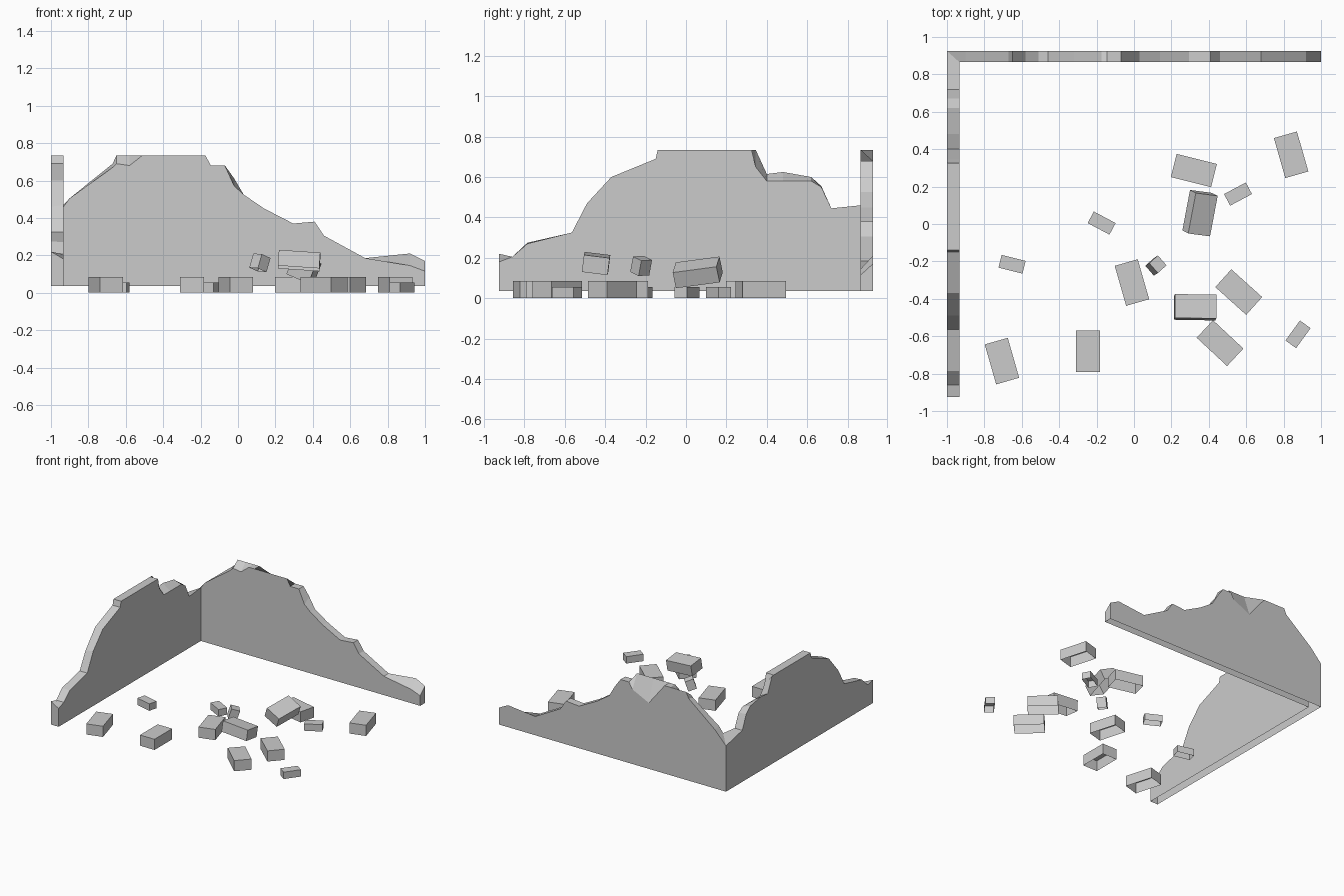
import bpy, bmesh
from math import radians
from mathutils import Matrix, Euler

if "Cube" in bpy.data.objects:
    bpy.data.objects.remove(bpy.data.objects["Cube"])

BASE = 0.035
OX, IX = -1.0, -0.933      # left wall: outer / inner plane
OY, IY = 0.925, 0.865      # back wall: outer / inner plane

# broken top edges: (position along the wall, outer height, inner height)
left_top = [(-.925, .22, .18), (-.86, .205, .205), (-.785, .275, .27), (-.565, .325, .325),
            (-.49, .46, .47), (-.37, .60, .60), (-.15, .69, .69), (-.14, .735, .735),
            (.325, .735, .735), (.345, .735, .65), (.40, .615, .58), (.48, .625, .58),
            (.62, .60, .58), (.67, .555, .55), (.72, .445, .445)]
corner_top = (.40, .46)
back_top = [(-.90, .505, .505), (-.67, .69, .67), (-.65, .735, .69), (-.58, .735, .68),
            (-.51, .735, .735), (-.46, .735, .735), (-.32, .56, .735), (-.175, .63, .735),
            (-.145, .68, .68), (-.07, .68, .68), (-.02, .61, .57), (.03, .525, .525),
            (.14, .45, .45), (.295, .37, .37), (.41, .38, .38), (.46, .305, .305),
            (.68, .185, .185), (.92, .21, .145), (1, .17, .115)]


def finish(bm, name):
    bmesh.ops.recalc_face_normals(bm, faces=bm.faces)
    me = bpy.data.meshes.new(name)
    bm.to_mesh(me)
    bm.free()
    ob = bpy.data.objects.new(name, me)
    bpy.context.collection.objects.link(ob)
    return ob


# L-shaped ruined wall, lofted through the corner, open underneath
stations = [((OX, y), (IX, y), zo, zi) for y, zo, zi in left_top]
stations.append(((OX, OY), (IX, IY), *corner_top))
stations += [((x, OY), (x, IY), zo, zi) for x, zo, zi in back_top]
bm = bmesh.new()
rows = [[bm.verts.new((*o, BASE)), bm.verts.new((*o, zo)),
         bm.verts.new((*i, zi)), bm.verts.new((*i, BASE))] for o, i, zo, zi in stations]
for a, b in zip(rows, rows[1:]):
    for k in range(3):
        bm.faces.new((a[k], b[k], b[k + 1], a[k + 1]))
bm.faces.new(rows[0])
bm.faces.new(rows[-1])
finish(bm, "ruined_wall")


# bricks: boxes without an underside
def brick(name, size, loc, rot):
    bm = bmesh.new()
    bmesh.ops.create_cube(bm, size=1)
    bm.normal_update()
    bmesh.ops.delete(bm, geom=[f for f in bm.faces if f.normal.z < -.9], context='FACES')
    # normals already point outward from the cube primitive
    me = bpy.data.meshes.new(name)
    bmesh.ops.scale(bm, vec=size, verts=bm.verts)
    bm.to_mesh(me)
    bm.free()
    ob = bpy.data.objects.new(name, me)
    bpy.context.collection.objects.link(ob)
    yaw = Matrix.Rotation(radians(rot[2]), 4, 'Z')
    tilt = Euler((radians(rot[0]), radians(rot[1]), 0)).to_matrix().to_4x4()
    ob.matrix_world = Matrix.Translation(loc) @ tilt @ yaw


BIG, SMALL = (.222, .128, .085), (.132, .07, .055)
whole = [(-.706, -.733, 106), (-.246, -.68, 90), (-.011, -.313, 106), (.46, -.637, -43),
         (.56, -.364, -42), (.32, .286, -14), (.84, .37, 106)]
small = [(-.173, .005, -28), (-.652, -.215, -14), (.556, .16, 28), (.877, -.59, 54)]
for n, (x, y, a) in enumerate(whole):
    brick(f"brick_{n + 1}", BIG, (x, y, BIG[2] / 2), (0, 0, a))
for n, (x, y, a) in enumerate(small):
    brick(f"small_brick_{n + 1}", SMALL, (x, y, SMALL[2] / 2), (0, 0, a))

# tumbled bricks resting on the others
brick("tumbled_brick_1", BIG, (.353, .058, .128), (11, 22, 83))
brick("tumbled_brick_2", BIG, (.327, -.445, .172), (-7, 4, -1))
brick("tumbled_fragment", (.065, .07, .08), (.117, -.222, .16), (-10, 16, 40))
